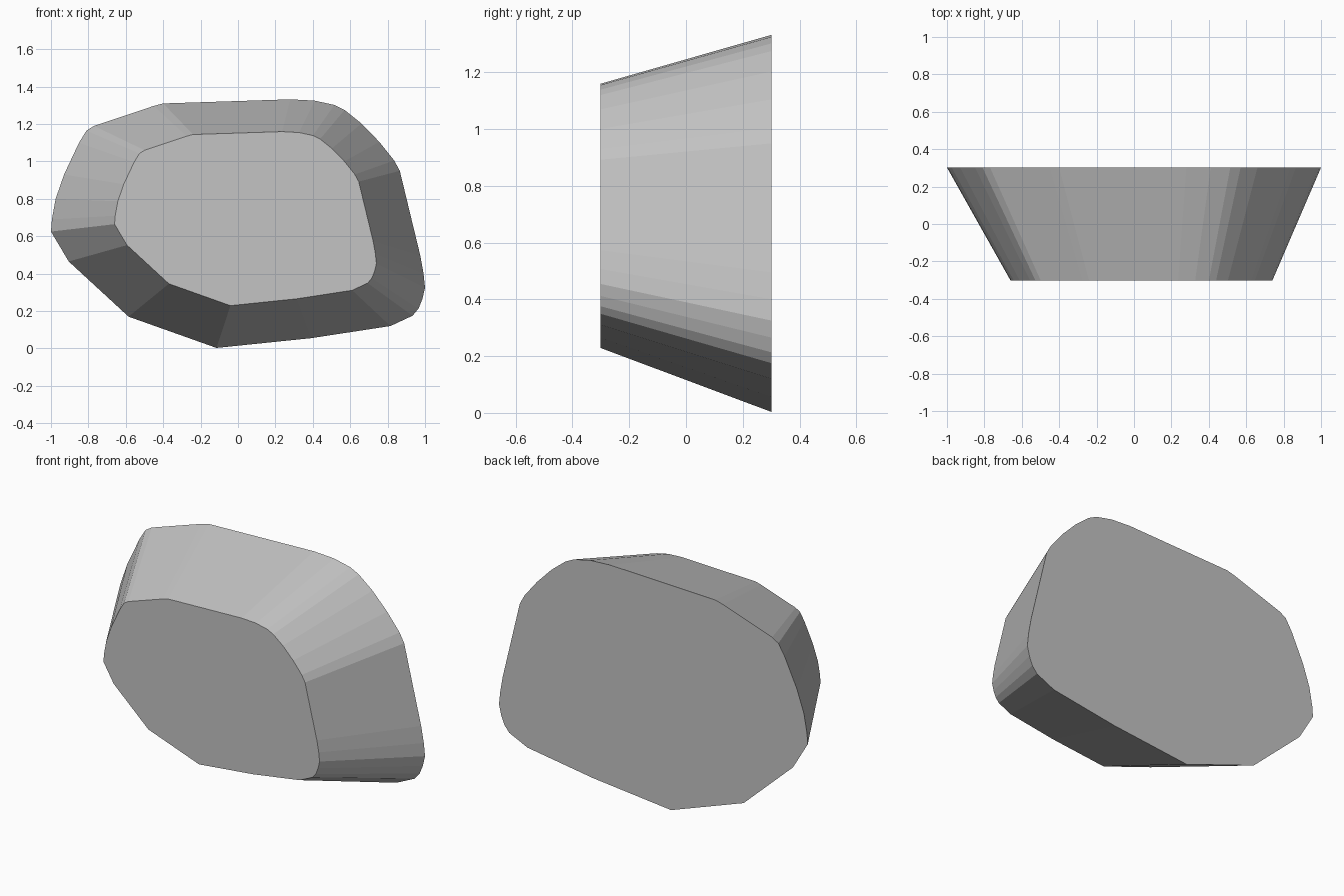
import bpy, bmesh

if "Cube" in bpy.data.objects:
    bpy.data.objects.remove(bpy.data.objects["Cube"])

# Outline of the wide back face as (x, z), counter-clockwise seen from the front
OUTLINE = [
    (-0.115, 0.003), (0.39, 0.055), (0.815, 0.12), (0.933, 0.175), (0.965, 0.213),
    (0.986, 0.265), (1.0, 0.325), (0.992, 0.40), (0.975, 0.495), (0.865, 0.95),
    (0.835, 1.005), (0.755, 1.105), (0.66, 1.203), (0.57, 1.275), (0.515, 1.302),
    (0.41, 1.325), (0.28, 1.332), (-0.40, 1.31), (-0.45, 1.297), (-0.77, 1.19),
    (-0.81, 1.165), (-0.85, 1.10), (-0.93, 0.93), (-0.975, 0.80), (-0.995, 0.69),
    (-1.0, 0.625), (-0.905, 0.465), (-0.585, 0.17),
]
HALF_DEPTH = 0.302
TAPER = 0.70                  # front face size relative to the back
SHIFT_X, SHIFT_Z = 0.04, 0.227

grey = bpy.data.materials.new("stone grey")
grey.diffuse_color = (0.55, 0.55, 0.55, 1)
grey.use_nodes = True
grey.node_tree.nodes["Principled BSDF"].inputs["Base Color"].default_value = grey.diffuse_color

# Tapered stone block: back outline lofted to a smaller front outline
bm = bmesh.new()
back = [bm.verts.new((x, HALF_DEPTH, z)) for x, z in OUTLINE]
front = [bm.verts.new((x * TAPER + SHIFT_X, -HALF_DEPTH, z * TAPER + SHIFT_Z))
         for x, z in OUTLINE]
bm.faces.new(front)
bm.faces.new(back[::-1])
for i in range(len(OUTLINE)):
    j = (i + 1) % len(OUTLINE)
    bm.faces.new((front[i], back[i], back[j], front[j]))
bmesh.ops.recalc_face_normals(bm, faces=bm.faces)

mesh = bpy.data.meshes.new("stone")
bm.to_mesh(mesh)
bm.free()
mesh.materials.append(grey)
stone = bpy.data.objects.new("stone", mesh)
bpy.context.collection.objects.link(stone)
